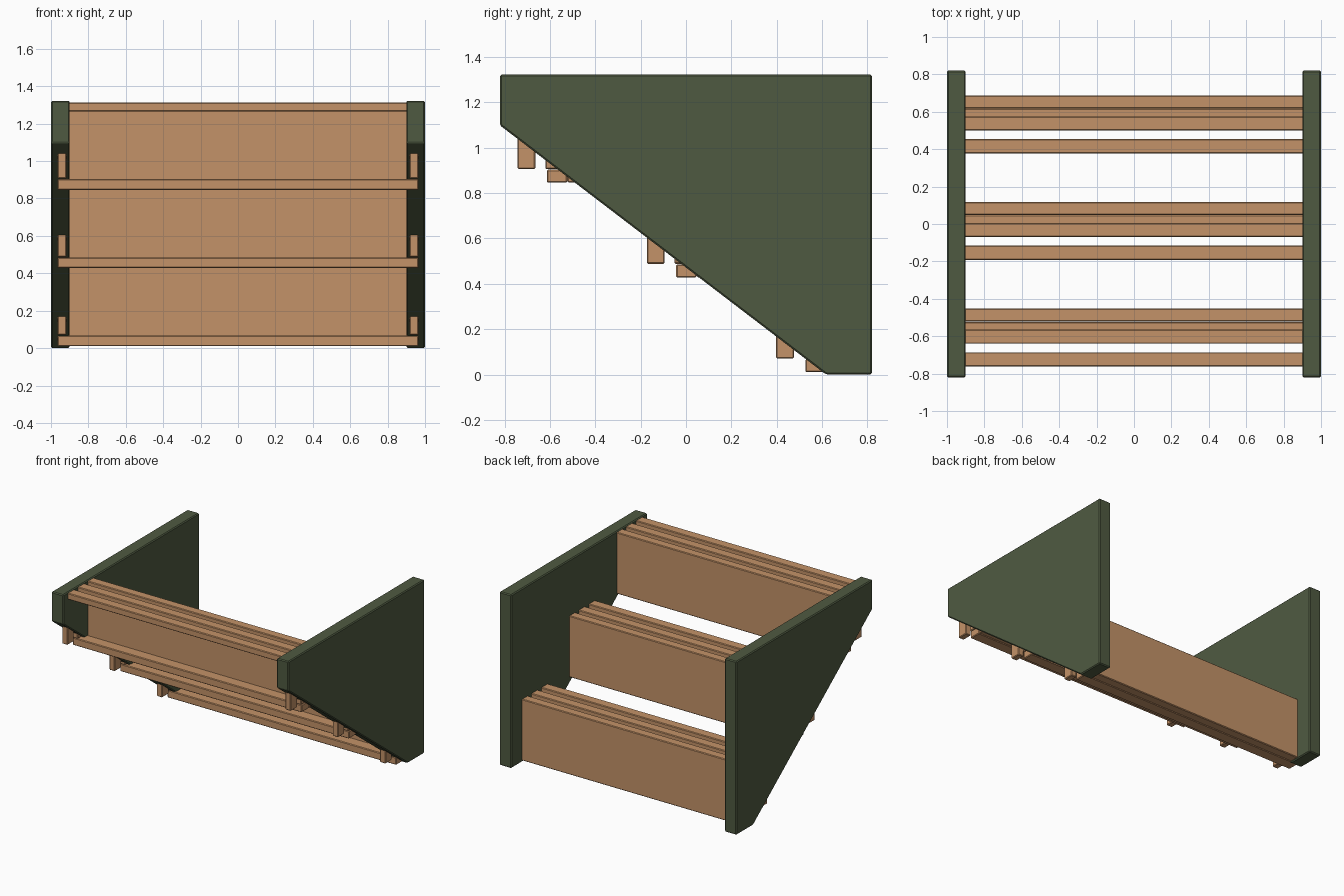
import bpy
import bmesh
from mathutils import Vector

cube = bpy.data.objects.get("Cube")
if cube:
    bpy.data.objects.remove(cube, do_unlink=True)


def material(name, rgb):
    mat = bpy.data.materials.new(name)
    mat.use_nodes = True
    mat.diffuse_color = (*rgb, 1)
    mat.node_tree.nodes["Principled BSDF"].inputs["Base Color"].default_value = (*rgb, 1)
    return mat


green = material("dark green paint", (0.078, 0.102, 0.053))
wood = material("light wood", (0.55, 0.29, 0.138))


def finish(name, bm, mat, bevel):
    bmesh.ops.recalc_face_normals(bm, faces=bm.faces)
    mesh = bpy.data.meshes.new(name)
    bm.to_mesh(mesh)
    bm.free()
    mesh.materials.append(mat)
    obj = bpy.data.objects.new(name, mesh)
    bpy.context.collection.objects.link(obj)
    mod = obj.modifiers.new("eased edges", "BEVEL")
    mod.width = bevel
    mod.segments = 1
    return obj


def board(name, x, y, z):
    """Box from (min, max) ranges on each axis."""
    bm = bmesh.new()
    bmesh.ops.create_cube(bm, size=1)
    for v in bm.verts:
        v.co = Vector([r[0] if c < 0 else r[1] for c, r in zip(v.co, (x, y, z))])
    return finish(name, bm, wood, 0.005)


def side_panel(name, x0, x1):
    profile = [(-0.82, 1.098), (-0.82, 1.322), (0.82, 1.322), (0.82, 0), (0.617, 0)]
    bm = bmesh.new()
    face = bm.faces.new([bm.verts.new((x0, y, z)) for y, z in profile])
    ext = bmesh.ops.extrude_face_region(bm, geom=[face])
    moved = [g for g in ext["geom"] if isinstance(g, bmesh.types.BMVert)]
    bmesh.ops.translate(bm, verts=moved, vec=(x1 - x0, 0, 0))
    return finish(name, bm, green, 0.007)


# Side panels with sloping underside
side_panel("left_side_panel", 0.9, 1.0)
side_panel("right_side_panel", -1.0, -0.9)

# Three stepped tiers, lowest at the back
span = (-0.965, 0.965)
for i, tier in enumerate(("lower", "middle", "upper")):
    dy, dz = -0.57 * i, 0.418 * i

    def part(name, x, y, z):
        board(f"{tier}_{name}", x, (y[0] + dy, y[1] + dy), (z[0] + dz, z[1] + dz))

    part("riser", span, (0.618, 0.688), (0.01, 0.478))
    part("front_slat", span, (0.378, 0.454), (0.43, 0.478))
    part("rear_slat", span, (0.5, 0.575), (0.43, 0.478))
    part("bottom_plank", span, (0.527, 0.617), (0.01, 0.067))
    # Upright cleats let into the panels
    for side, s in (("left", 1), ("right", -1)):
        x = sorted((0.918 * s, 0.965 * s))
        part(f"{side}_front_cleat", x, (0.397, 0.476), (0.07, 0.43))
        part(f"{side}_rear_cleat", x, (0.52, 0.598), (0.07, 0.43))
